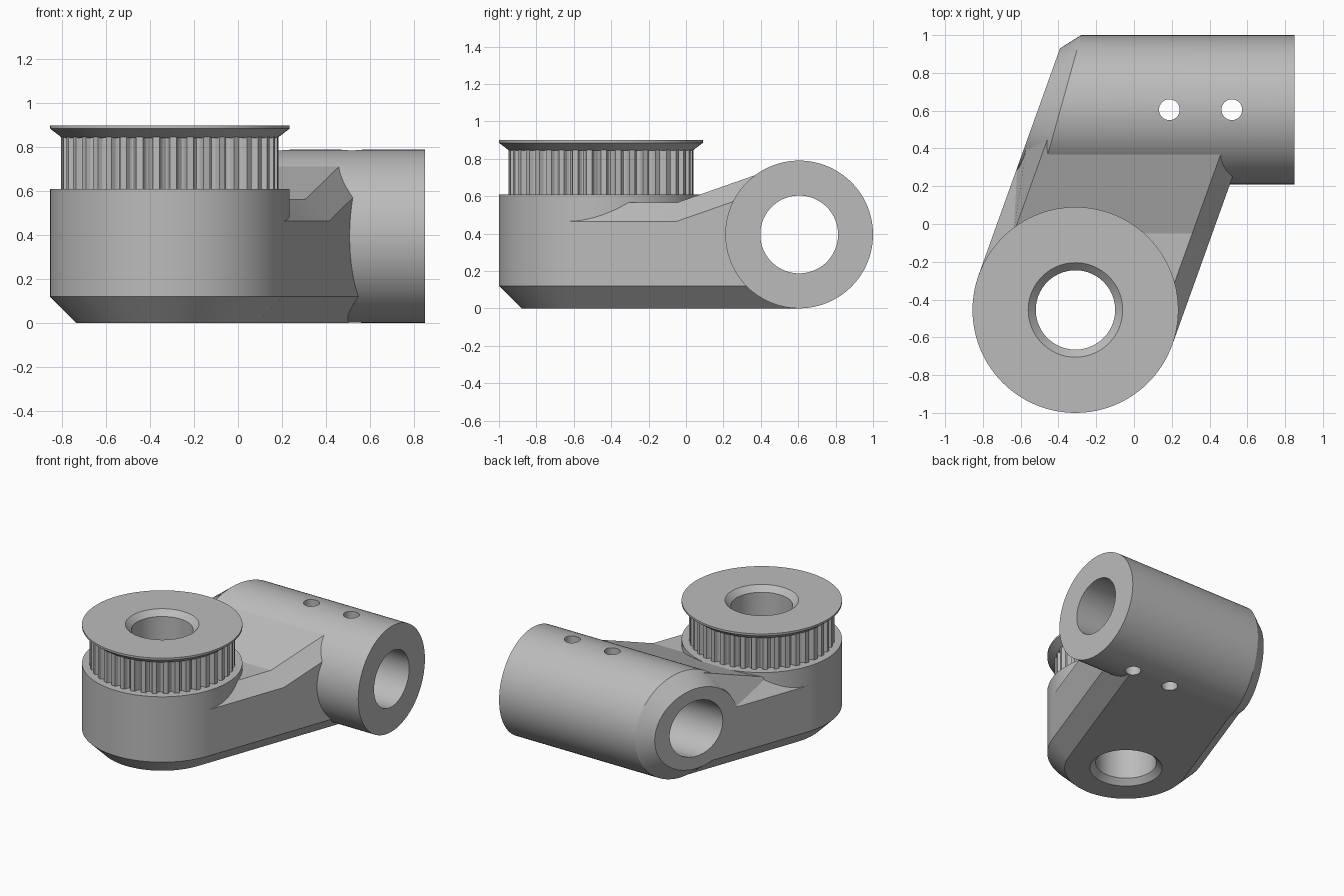
import bpy, bmesh, math
from mathutils import Vector

if "Cube" in bpy.data.objects:
    bpy.data.objects.remove(bpy.data.objects["Cube"], do_unlink=True)

grey = bpy.data.materials.new("machined grey")
grey.use_nodes = True
grey.diffuse_color = (0.5, 0.5, 0.5, 1)
grey.node_tree.nodes["Principled BSDF"].inputs["Base Color"].default_value = (0.5, 0.5, 0.5, 1)

SEGS = 96
HUB = Vector((-0.31, -0.455, 0))        # vertical hub axis
HUB_R = 0.545
BAR_Y, BAR_Z, BAR_R = 0.605, 0.395, 0.395   # horizontal barrel axis
ALONG = Vector((0.338, 0.941, 0)).normalized()   # arm direction
ACROSS = Vector((ALONG.y, -ALONG.x, 0))


def loft(name, rings):
    """Skin a list of equal-length closed rings and cap both ends."""
    bm = bmesh.new()
    rows = [[bm.verts.new(p) for p in ring] for ring in rings]
    n = len(rows[0])
    for a, b in zip(rows, rows[1:]):
        for i in range(n):
            j = (i + 1) % n
            bm.faces.new((a[i], a[j], b[j], b[i]))
    bm.faces.new(rows[0])
    bm.faces.new(rows[-1])
    bmesh.ops.recalc_face_normals(bm, faces=bm.faces)
    mesh = bpy.data.meshes.new(name)
    bm.to_mesh(mesh)
    bm.free()
    mesh.materials.append(grey)
    obj = bpy.data.objects.new(name, mesh)
    bpy.context.collection.objects.link(obj)
    return obj


def turned(name, profile, centre=HUB, segs=SEGS):
    """Turned part about a vertical axis from (radius, height) pairs."""
    turn = [2 * math.pi * i / segs for i in range(segs)]
    return loft(name, [[(centre.x + r * math.cos(t), centre.y + r * math.sin(t), z)
                        for t in turn] for r, z in profile])


def barrel_ring(ry, rz, x_at):
    """Ring around the barrel axis, with x given as a function of y."""
    ring = []
    for i in range(SEGS):
        t = 2 * math.pi * i / SEGS
        y = BAR_Y + ry * math.cos(t)
        ring.append((x_at(y), y, BAR_Z + rz * math.sin(t)))
    return ring


def cut(obj, cutters):
    for c in cutters:
        mod = obj.modifiers.new("cut", 'BOOLEAN')
        mod.operation = 'DIFFERENCE'
        mod.solver = 'EXACT'
        mod.object = c
    bpy.context.view_layer.update()
    graph = bpy.context.evaluated_depsgraph_get()
    mesh = bpy.data.meshes.new_from_object(obj.evaluated_get(graph))
    obj.modifiers.clear()
    obj.data = mesh


# Hub with a chamfered foot
hub = turned("hub", [(HUB_R - 0.12, 0), (HUB_R, 0.12), (HUB_R, 0.61)])

# Pulley flange with a conical underside
flange = turned("pulley_flange", [(0.49, 0.843), (HUB_R, 0.885), (HUB_R, 0.9)])

# Toothed pulley with rounded grooves
TEETH, TOOTH_R, DEPTH = 40, 0.495, 0.032
outline = []
for k in range(TEETH):
    steps = [(0, 0)] + [(0.4 + 0.1 * s, math.sin(math.pi * s / 6) ** 0.6) for s in range(6)]
    for frac, dip in steps:
        a = 2 * math.pi * (k + frac) / TEETH
        r = TOOTH_R - DEPTH * dip
        outline.append((HUB.x + r * math.cos(a), HUB.y + r * math.sin(a)))
pulley = loft("pulley_teeth", [[(x, y, z) for x, y in outline] for z in (0.6, 0.85)])

# Barrel: slanted, chamfered left end and square right end
edge = HUB - ACROSS * HUB_R
slope = ALONG.x / ALONG.y
barrel = loft("barrel", [
    barrel_ring(0.325, 0.30, lambda y: edge.x + slope * (y - edge.y)),
    barrel_ring(BAR_R, BAR_R, lambda y: -0.28 + 0.279 * (y - 1)),
    barrel_ring(BAR_R, BAR_R, lambda y: 0.85)])


# Arm: chamfered bar tangent to the hub, ramping up into the barrel
def arm_section(y, top):
    """Section on a plane of constant y, or square to the arm if y is None."""
    w, wb, wt = HUB_R, HUB_R - 0.12, HUB_R - 0.1
    shape = [(-w, 0.12), (-wb, 0), (wb, 0), (w, 0.12),
             (w, top - 0.1), (wt, top), (-wt, top), (-w, top - 0.1)]
    ring = []
    for u, z in shape:
        p = HUB + ACROSS * u
        if y is not None:
            p = p + ALONG * ((y - p.y) / ALONG.y)
        ring.append(Vector((p.x, p.y, z)))
    return ring


ramp_start = arm_section(-0.05, 0.565)
ramp_start[-1] += ALONG * (0.35 / ALONG.y)   # left edge stays level for longer
arm = loft("arm", [arm_section(None, 0.565), ramp_start,
                   arm_section(0.45, 0.74), arm_section(BAR_Y, 0.74)])

# Cutters: countersunk hub bore, barrel bore and two cross holes
hub_bore = turned("hub_bore_cutter", [(0.25, -0.1), (0.25, 0), (0.21, 0.04),
                                      (0.21, 0.86), (0.25, 0.9), (0.25, 1)])
barrel_bore = loft("barrel_bore_cutter", [barrel_ring(0.208, 0.208, lambda y: -1.2),
                                          barrel_ring(0.208, 0.208, lambda y: 1.2)])
pins = [turned("pin_hole_cutter", [(0.055, -0.1), (0.055, 1)], Vector((x, BAR_Y, 0)), 32)
        for x in (0.187, 0.518)]

for part in (hub, flange, pulley):
    cut(part, [hub_bore])
cut(barrel, [barrel_bore] + pins)
cut(arm, [hub_bore, barrel_bore] + pins)
for c in [hub_bore, barrel_bore] + pins:
    bpy.data.objects.remove(c, do_unlink=True)

# Smooth shading with crisp edges
bpy.ops.object.select_all(action='DESELECT')
for part in (hub, flange, pulley, barrel, arm):
    part.select_set(True)
bpy.context.view_layer.objects.active = hub
bpy.ops.object.shade_smooth_by_angle(angle=math.radians(14))
